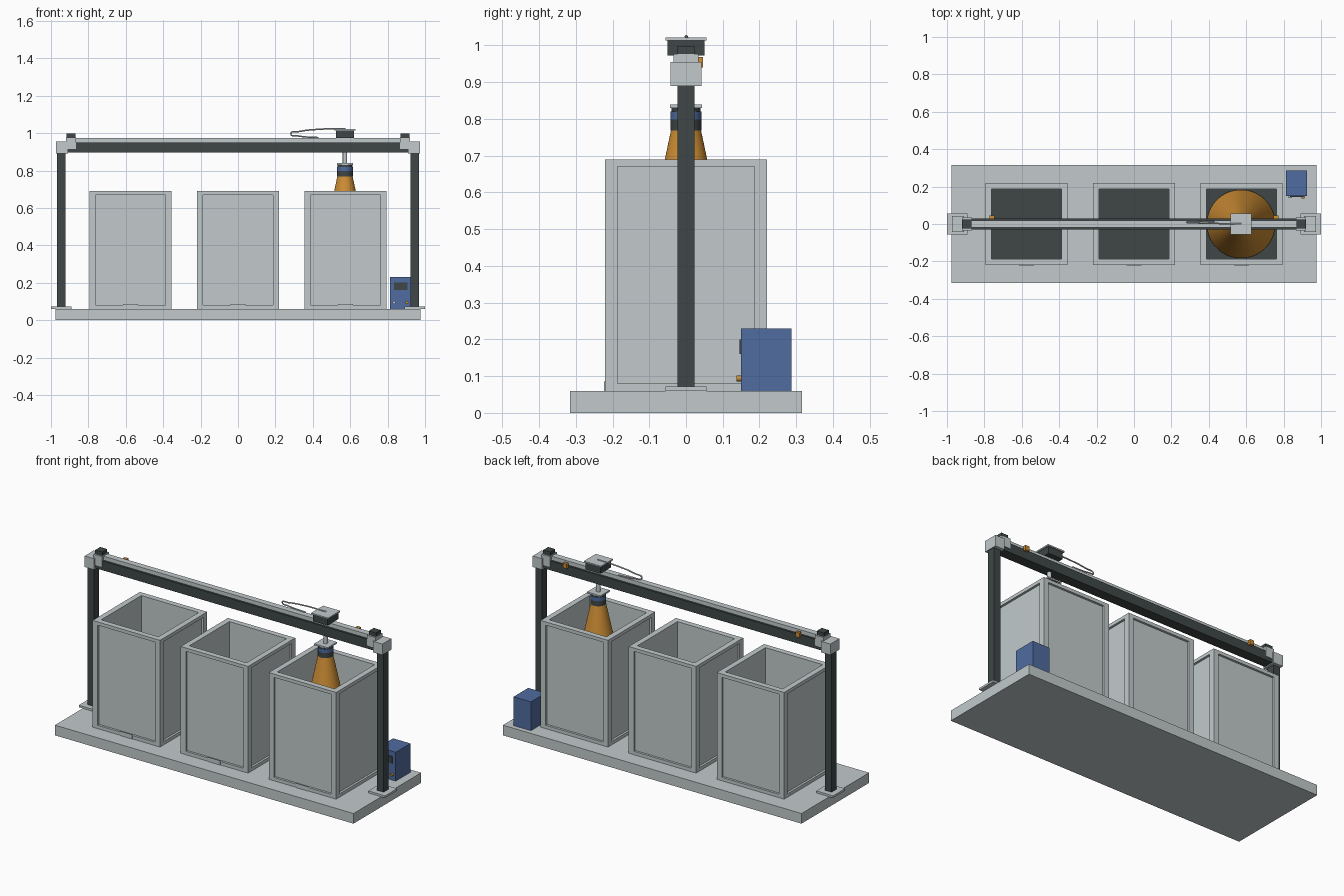
import bpy, bmesh, math
from mathutils import Matrix, Vector

if "Cube" in bpy.data.objects:
    bpy.data.objects.remove(bpy.data.objects["Cube"])


def material(name, rgb):
    m = bpy.data.materials.new(name)
    m.diffuse_color = (*rgb, 1.0)
    m.use_nodes = True
    m.node_tree.nodes["Principled BSDF"].inputs["Base Color"].default_value = m.diffuse_color
    return m


GREY = material("light grey", (0.54, 0.59, 0.60))
DARK = material("charcoal", (0.05, 0.062, 0.062))
ORANGE = material("amber", (0.62, 0.27, 0.035))
BLUE = material("steel blue", (0.08, 0.15, 0.35))


def boxes(name, mat, extents):
    """One mesh from boxes given as (x0, x1, y0, y1, z0, z1)."""
    bm = bmesh.new()
    for x0, x1, y0, y1, z0, z1 in extents:
        mx = Matrix.Translation(((x0 + x1) / 2, (y0 + y1) / 2, (z0 + z1) / 2))
        mx = mx @ Matrix.Diagonal((x1 - x0, y1 - y0, z1 - z0, 1))
        bmesh.ops.create_cube(bm, size=1, matrix=mx)
    me = bpy.data.meshes.new(name)
    bm.to_mesh(me)
    bm.free()
    me.materials.append(mat)
    ob = bpy.data.objects.new(name, me)
    bpy.context.collection.objects.link(ob)
    return ob


def frustum(name, mat, loc, r0, r1, h, axis="z", sides=64):
    rot = (math.pi / 2, 0, 0) if axis == "y" else (0, 0, 0)
    bpy.ops.mesh.primitive_cone_add(vertices=sides, radius1=r0, radius2=r1,
                                    depth=h, location=loc, rotation=rot)
    ob = bpy.context.object
    ob.name = name
    ob.data.materials.append(mat)
    bpy.ops.object.shade_smooth_by_angle(angle=math.radians(35))
    return ob


# Base slab
boxes("base", GREY, [(-0.975, 0.975, -0.315, 0.315, 0, 0.06)])

# Three open tanks: corner posts, edge rails and recessed panels
O, I, P = 0.22, 0.187, 0.207
Z0, Z1, T = 0.06, 0.69, 0.02
for label, cx in (("left", -0.575), ("middle", 0.0), ("right", 0.575)):
    parts = []
    for s in (-1, 1):
        a, b = sorted((s * I, s * O))
        pa, pb = sorted((s * I, s * P))
        for t in (-1, 1):
            c, d = sorted((t * I, t * O))
            parts.append((cx + a, cx + b, c, d, Z0, Z1))
        for z in (Z0, Z1 - T):
            parts.append((cx - I, cx + I, a, b, z, z + T))
            parts.append((cx + a, cx + b, -I, I, z, z + T))
        parts.append((cx - I, cx + I, pa, pb, Z0 + T, Z1 - T))
        parts.append((cx + pa, cx + pb, -I, I, Z0 + T, Z1 - T))
    boxes(label + "_tank", GREY, parts)
    boxes(label + "_tank_floor", DARK, [(cx - I, cx + I, -I, I, Z0, Z0 + 0.015)])
    boxes(label + "_tank_tab", GREY, [(cx - 0.04, cx + 0.04, -O - 0.003, -O, Z0, 0.086)])

# Gantry legs with feet, corner blocks, end clamps and limit sensors
for label, s in (("left", -1), ("right", 1)):
    def side(x0, x1, *rest):
        return [(*sorted((s * x0, s * x1)), *rest)]
    boxes(label + "_foot", GREY, side(0.89, 1.0, -0.056, 0.056, 0.06, 0.072))
    boxes(label + "_leg", DARK, side(0.923, 0.967, -0.023, 0.023, 0.072, 0.892))
    boxes(label + "_corner_block", GREY, side(0.91, 0.972, -0.042, 0.042, 0.89, 0.955))
    boxes(label + "_end_clamp", GREY, side(0.865, 0.92, -0.034, 0.034, 0.915, 0.976))
    boxes(label + "_end_stop", DARK, side(0.87, 0.916, -0.023, 0.023, 0.976, 0.998))
    boxes(label + "_limit_sensor", ORANGE, side(0.747, 0.772, 0.028, 0.046, 0.94, 0.968))

# Cross beam and its rail
boxes("cross_beam", DARK, [(-0.91, 0.91, -0.03, 0.03, 0.895, 0.95)])
boxes("beam_rail", GREY, [(-0.9, 0.9, -0.018, 0.018, 0.95, 0.973)])

# Carriage
CX = 0.572
boxes("carriage", DARK, [(CX - 0.048, CX + 0.048, -0.05, 0.05, 0.973, 1.014)])
boxes("carriage_plate", GREY, [(CX - 0.056, CX + 0.056, -0.056, 0.056, 1.014, 1.022)])

# Hanging cone with rod, plate and collars
frustum("hanger_rod", GREY, (CX, 0, 0.867), 0.012, 0.012, 0.06, sides=24)
boxes("hanger_plate", GREY, [(CX - 0.044, CX + 0.044, -0.044, 0.044, 0.83, 0.839)])
for name, mat, r, z0, z1 in (("top_collar", DARK, 0.039, 0.82, 0.83),
                             ("blue_collar", BLUE, 0.042, 0.798, 0.82),
                             ("lower_collar", DARK, 0.042, 0.768, 0.798)):
    frustum(name, mat, (CX, 0, (z0 + z1) / 2), r, r, z1 - z0)
frustum("cone", ORANGE, (CX, 0, 0.435), 0.183, 0.041, 0.666)

# Looping cable
cu = bpy.data.curves.new("cable", "CURVE")
cu.dimensions = "3D"
cu.bevel_depth = 0.004
cu.bevel_resolution = 2
path = [(0.575, 0, 1.024), (0.44, 0.003, 1.021), (0.33, 0.006, 1.009),
        (0.283, 0.009, 0.996), (0.32, 0.012, 0.985), (0.43, 0.015, 0.976)]
sp = cu.splines.new("BEZIER")
sp.bezier_points.add(len(path) - 1)
for bp, co in zip(sp.bezier_points, path):
    bp.co = Vector(co)
    bp.handle_left_type = bp.handle_right_type = "AUTO"
cu.materials.append(GREY)
bpy.context.collection.objects.link(bpy.data.objects.new("cable", cu))

# Control box with screen and knobs
boxes("control_box", BLUE, [(0.812, 0.925, 0.15, 0.287, 0.06, 0.23)])
boxes("control_screen", DARK, [(0.835, 0.905, 0.145, 0.15, 0.16, 0.2)])
frustum("grey_knob", GREY, (0.835, 0.145, 0.094), 0.008, 0.008, 0.012, "y", 20)
frustum("amber_knob", ORANGE, (0.903, 0.144, 0.094), 0.008, 0.008, 0.014, "y", 20)
